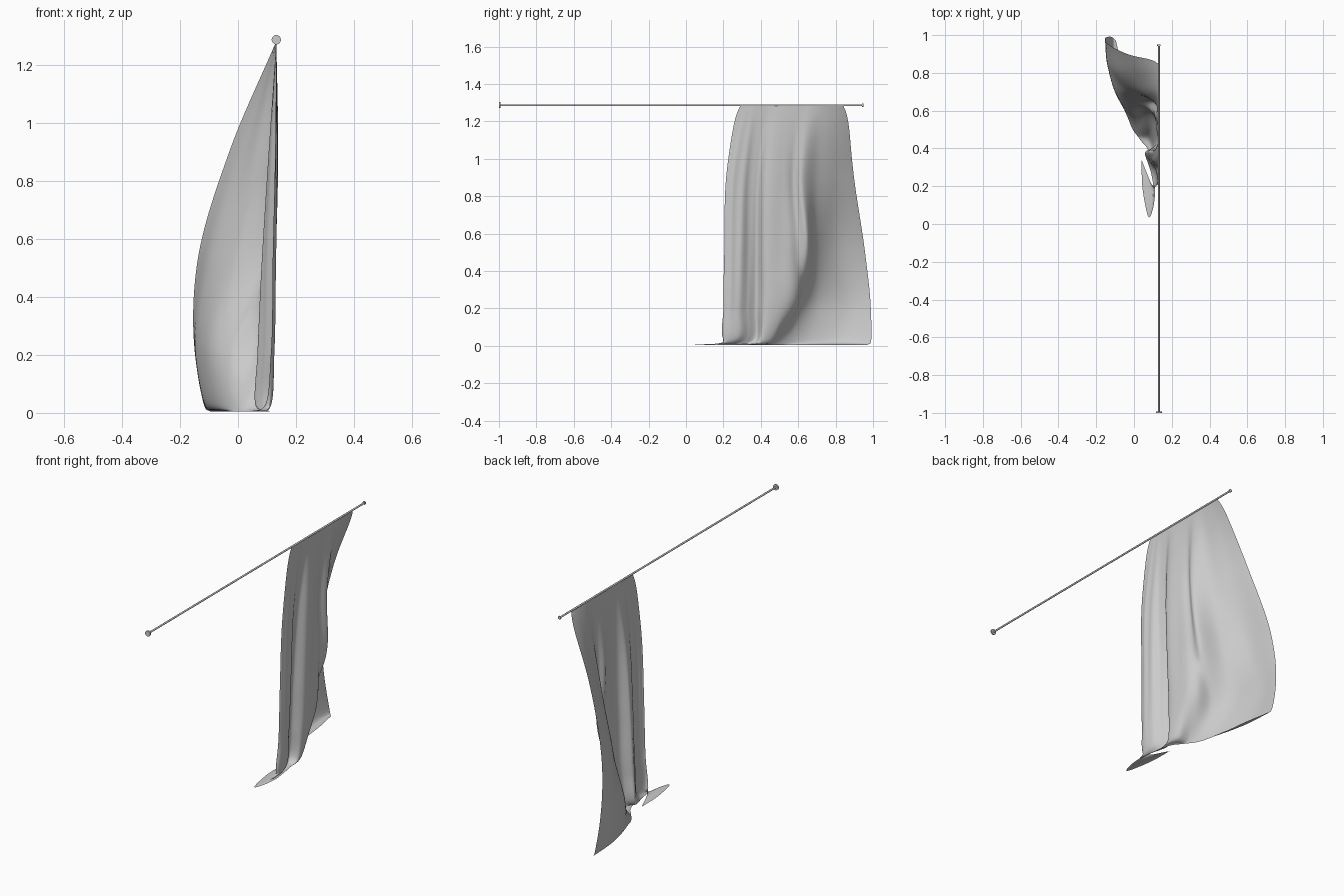
import bpy, bmesh, math
from mathutils import Vector

if "Cube" in bpy.data.objects:
    bpy.data.objects.remove(bpy.data.objects["Cube"])

ROD_X, ROD_Z = 0.132, 1.286

# Plan outlines of the cloth (x, y) at falling heights, free edge to far edge
PLANS = [
    (0.90, [(.128, .218), (.133, .235), (.134, .26), (.130, .30), (.117, .34), (.104, .38), (.133, .425),
            (.131, .52), (.108, .57), (.122, .62), (.06, .70), (.012, .79), (-.03, .895)]),
    (0.50, [(.119, .205), (.127, .222), (.129, .25), (.124, .29), (.10, .335), (.08, .375), (.121, .42),
            (.122, .52), (.098, .59), (.09, .65), (-.02, .70), (-.10, .80), (-.143, .957)]),
    (0.20, [(.113, .20), (.122, .218), (.124, .245), (.116, .285), (.09, .33), (.067, .375), (.11, .42),
            (.107, .51), (.06, .58), (-.03, .61), (-.10, .70), (-.142, .85), (-.148, .988)]),
    (0.03, [(.095, .205), (.108, .20), (.115, .225), (.108, .27), (.08, .32), (.06, .37), (.10, .40),
            (.08, .46), (.02, .485), (-.03, .56), (-.08, .68), (-.112, .82), (-.118, .99)]),
    (0.004, [(.04, .34), (.045, .19), (.075, .04), (.10, .08), (.112, .18), (.10, .28), (.09, .34),
             (.07, .40), (.03, .45), (-.02, .53), (-.05, .68), (-.07, .84), (-.095, .97)]),
]
ROW_T = [0, .38, .78, 1.08, 1.25, 1.40]


def spline(pts, ts, t):
    """Smooth curve through pts at parameters ts."""
    n = len(pts)
    i = max(k for k in range(n - 1) if ts[k] <= t + 1e-9)

    def slope(k):
        if k in (0, n - 1):
            a, b = (0, 1) if k == 0 else (n - 2, n - 1)
            return (pts[b] - pts[a]) / (ts[b] - ts[a])
        l = (pts[k] - pts[k - 1]) / (ts[k] - ts[k - 1])
        r = (pts[k + 1] - pts[k]) / (ts[k + 1] - ts[k])
        hl, hr = ts[k] - ts[k - 1], ts[k + 1] - ts[k]
        return (l * hr + r * hl) / (hl + hr)

    h = ts[i + 1] - ts[i]
    s = (t - ts[i]) / h
    return (pts[i] * (2 * s**3 - 3 * s**2 + 1) + slope(i) * h * (s**3 - 2 * s**2 + s)
            + pts[i + 1] * (3 * s**2 - 2 * s**3) + slope(i + 1) * h * (s**3 - s**2))


def curtain():
    # Top hem gathered in a straight line under the rod
    top_y = [.29, .305, .325, .35, .38, .42, .46, .53, .59, .65, .715, .78, .842]
    rows = [[Vector((ROD_X, y, 1.281)) for y in top_y]]
    rows += [[Vector((x, y, z)) for x, y in plan] for z, plan in PLANS]
    n, nu, nv = len(top_y), 144, 90
    bm = bmesh.new()
    grid = []
    for b in range(nv + 1):
        t = ROW_T[-1] * b / nv
        keys = [spline([r[j] for r in rows], ROW_T, t) for j in range(n)]
        flare = .014 * (t / .1) * math.exp(1 - t / .1)
        line = []
        for a in range(nu + 1):
            u = (n - 1) * a / nu
            p = spline(keys, list(range(n)), u)
            # Fine hanging pleats, fading towards hem and edges
            fade = math.sin(math.pi * min(t / 1.25, 1)) * math.sin(math.pi * a / nu)
            p.x += .004 * fade * math.sin(u * 4.2 + t)
            # Sides flare out quickly just below the rod
            p.y += flare * (2 * a / nu - 1) ** 3
            p.z = max(p.z, .003)
            line.append(bm.verts.new(p))
        grid.append(line)
    for r0, r1 in zip(grid, grid[1:]):
        for a in range(nu):
            bm.faces.new((r0[a], r1[a], r1[a + 1], r0[a + 1])).smooth = True
    me = bpy.data.meshes.new("curtain")
    bm.to_mesh(me)
    bm.free()
    bpy.context.collection.objects.link(bpy.data.objects.new("curtain", me))


def bar(name, radius, y0, y1):
    bpy.ops.mesh.primitive_cylinder_add(vertices=24, radius=radius, depth=y1 - y0,
                                        location=(ROD_X, (y0 + y1) / 2, ROD_Z),
                                        rotation=(math.pi / 2, 0, 0))
    bpy.context.object.name = name
    bpy.ops.object.shade_smooth_by_angle()


curtain()
# Rod with a wide front cap and a small rear cap
bar("rod", .005, -.995, .945)
bar("front_cap", .016, -1.0, -.992)
bar("rear_cap", .009, .942, .95)
